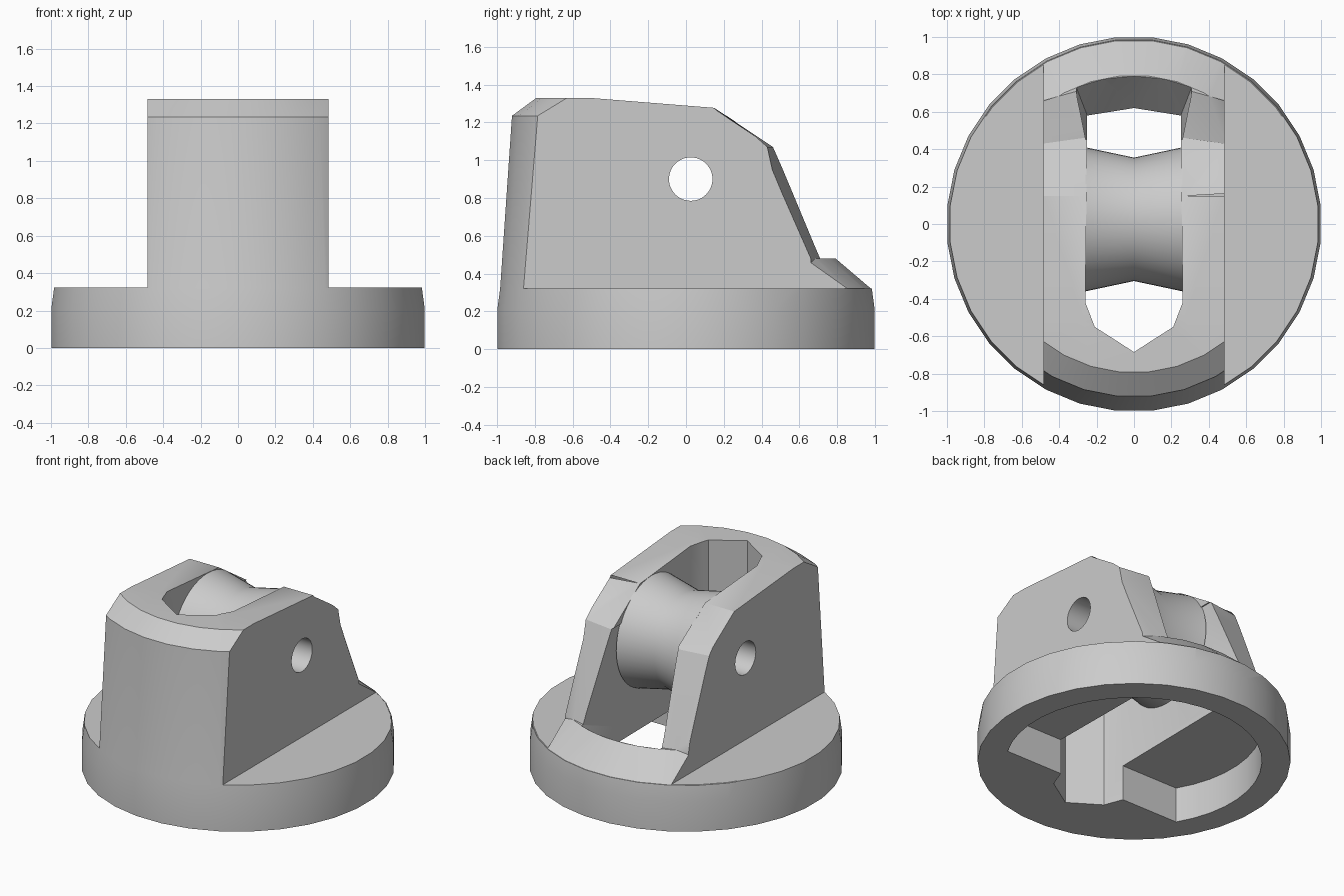
import bpy, bmesh
from math import sin, cos, pi, asin, radians

if "Cube" in bpy.data.objects:
    bpy.data.objects.remove(bpy.data.objects["Cube"])

grey = bpy.data.materials.new("plain_grey")
grey.use_nodes = True
grey.diffuse_color = (0.6, 0.6, 0.6, 1)
grey.node_tree.nodes["Principled BSDF"].inputs["Base Color"].default_value = (0.6, 0.6, 0.6, 1)


def finish(name, bm):
    bmesh.ops.recalc_face_normals(bm, faces=bm.faces)
    mesh = bpy.data.meshes.new(name)
    bm.to_mesh(mesh)
    bm.free()
    mesh.materials.append(grey)
    obj = bpy.data.objects.new(name, mesh)
    bpy.context.collection.objects.link(obj)
    return obj


def loft(name, rings, wrap=False):
    """Skin a list of equal rings, capped at the ends or wrapped round."""
    bm = bmesh.new()
    loops = [[bm.verts.new(p) for p in ring] for ring in rings]
    pairs = list(zip(loops, loops[1:]))
    if wrap:
        pairs.append((loops[-1], loops[0]))
    else:
        bm.faces.new(loops[0])
        bm.faces.new(loops[-1])
    for a, b in pairs:
        for i in range(len(a)):
            j = (i + 1) % len(a)
            bm.faces.new((a[i], a[j], b[j], b[i]))
    return finish(name, bm)


def circle_z(r, z, n=32):
    return [(r * cos(2 * pi * (i + .5) / n), r * sin(2 * pi * (i + .5) / n), z) for i in range(n)]


def circle_x(r, x, n=48):
    return [(x, AXLE_Y + r * cos(2 * pi * i / n), AXLE_Z + r * sin(2 * pi * i / n)) for i in range(n)]


def prism(name, outline, z0, z1):
    return loft(name, [[(x, y, z) for x, y in outline] for z in (z0, z1)])


def combine(target, tool, operation):
    mod = target.modifiers.new("cut", "BOOLEAN")
    mod.operation = operation
    mod.solver = "EXACT"
    mod.object = tool
    bpy.context.view_layer.objects.active = target
    bpy.ops.object.modifier_apply(modifier=mod.name)
    bpy.data.objects.remove(tool)


AXLE_Y, AXLE_Z, BORE = 0.025, 0.9, 0.115

# Round tapered body with the base ring
body = loft("housing", [circle_z(r, z) for r, z in
            ((1.003, 0), (1.003, .21), (.988, .32), (.925, 1.235), (.795, 1.33))])


# Sloping back, cut away down to the base
def back_section(x):
    lean = max(0, abs(x) - .27)
    c, d = .46 - .14 * lean, .72 - .28 * lean
    return [(x, y, z) for y, z in ((-.55, 1.333), (.15, 1.277), (c, 1.07), (d, .48),
                                   (d, .32), (1.3, .32), (1.3, 1.6), (-.55, 1.6))]


combine(body, loft("back_cutter", [back_section(x) for x in (-1.2, -.27, .27, 1.2)]), "DIFFERENCE")

# Conical kerb behind the arms
combine(body, loft("kerb", [circle_z(r, z) for r, z in ((.97, .2), (.984, .32), (.795, .48))]), "UNION")

# Flat sides
for s in (-1, 1):
    side = [(s * .483, -1.3), (s * 1.3, -1.3), (s * 1.3, 1.3), (s * .483, 1.3)]
    combine(body, prism("side_cutter", side, .322, 1.7), "DIFFERENCE")

# Slot for the roller, pointed at the front
half = [(.26, -.42), (.21, -.55), (.1, -.62)]
slot = [(.25, .58), *half, (0, -.685)] + [(-x, y) for x, y in reversed(half)] + [(-.25, .58), (0, .62)]
combine(body, prism("slot_cutter", slot, -.1, 1.6), "DIFFERENCE")

# Flared opening between the arms at the back
flare = bmesh.new()
for s in (-1, 1):
    for x, y, z in ((.25, .58, .28), (.25, .2, .28), (.26, .2, 1.075), (.26, .47, 1.075),
                    (.31, .735, .485), (.16, .78, .485), (0, .62, .28), (0, .795, .485)):
        if x or s > 0:
            flare.verts.new((s * x, y, z))
bmesh.ops.convex_hull(flare, input=flare.verts)
combine(body, finish("flare_cutter", flare), "DIFFERENCE")

# Hollow underside
start = asin(-.42 / .82)
steps = 28
pocket = [(.82 * cos(start + (pi - 2 * start) * i / steps),
           .82 * sin(start + (pi - 2 * start) * i / steps)) for i in range(steps + 1)]
combine(body, prism("pocket_cutter", pocket, -.1, .25), "DIFFERENCE")

# Axle hole
combine(body, loft("axle_cutter", [circle_x(BORE, x) for x in (-.8, .8)]), "DIFFERENCE")

# Waisted roller with a bore
roller = loft("roller", [circle_x(r, x) for r, x in
              ((BORE, -.259), (.385, -.259), (.33, 0), (.385, .259), (BORE, .259))], wrap=True)

for obj in (body, roller):
    bpy.ops.object.select_all(action="DESELECT")
    obj.select_set(True)
    bpy.context.view_layer.objects.active = obj
    bpy.ops.object.shade_smooth_by_angle(angle=radians(30))
